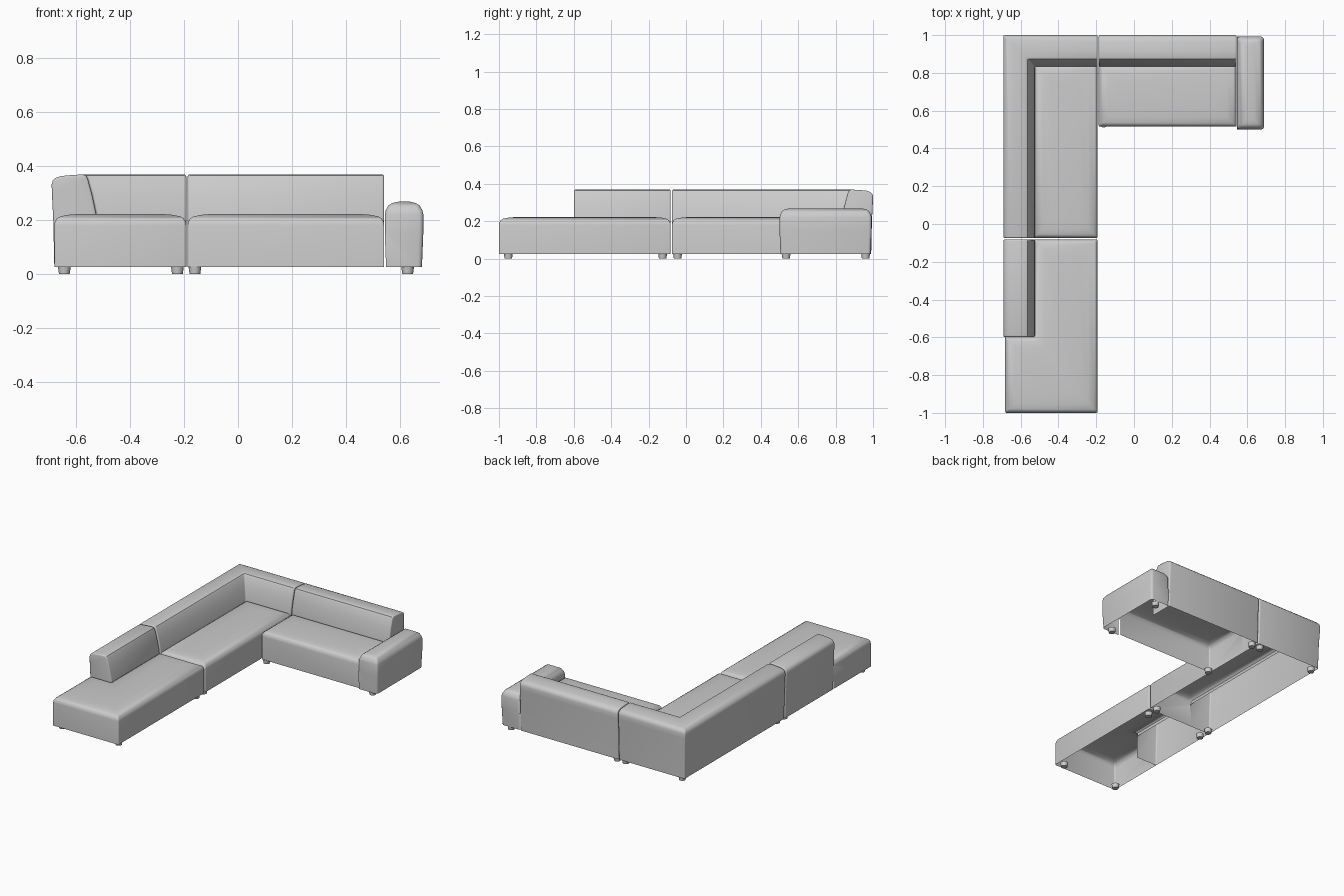
import bpy, bmesh, math
from mathutils import Vector

if "Cube" in bpy.data.objects:
    bpy.data.objects.remove(bpy.data.objects["Cube"])


def finish(name, bm, bevel):
    """Round the hard edges, shade smooth and link the part."""
    bmesh.ops.recalc_face_normals(bm, faces=bm.faces[:])
    hard = [e for e in bm.edges if len(e.link_faces) == 2
            and e.calc_face_angle() > math.radians(50)]
    if bevel:
        bmesh.ops.bevel(bm, geom=hard, offset=bevel, segments=3, profile=0.5,
                        affect='EDGES', clamp_overlap=True)
    me = bpy.data.meshes.new(name)
    bm.to_mesh(me)
    bm.free()
    ob = bpy.data.objects.new(name, me)
    bpy.context.collection.objects.link(ob)
    bpy.ops.object.select_all(action='DESELECT')
    ob.select_set(True)
    bpy.context.view_layer.objects.active = ob
    bpy.ops.object.shade_smooth_by_angle(angle=math.radians(35))
    return ob


def cushion(name, outline, rings, open_sides=(), bevel=0.008):
    """Bottomless upholstered block: a counter-clockwise right-angled outline
    lofted through (inset, z) rings. open_sides have no lower wall."""
    bm = bmesh.new()
    n = len(outline)
    pts = [Vector(p) for p in outline]
    inward = []
    for i in range(n):
        a = (pts[i] - pts[i - 1]).normalized()
        b = (pts[(i + 1) % n] - pts[i]).normalized()
        inward.append(Vector((-a.y - b.y, a.x + b.x)))
    loops = [[bm.verts.new((*(p + d * inset), z)) for p, d in zip(pts, inward)]
             for inset, z in rings]
    for k in range(len(loops) - 1):
        for i in range(n):
            if k == 0 and i in open_sides:
                continue
            j = (i + 1) % n
            bm.faces.new((loops[k][i], loops[k][j], loops[k + 1][j], loops[k + 1][i]))
    bm.faces.new(loops[-1])
    return finish(name, bm, bevel)


def backrest(name, path):
    """Leaning back profile swept along (outer point, inward direction)."""
    bm = bmesh.new()
    rows = [[bm.verts.new((x + dx * d, y + dy * d, z)) for d, z in BACK]
            for (x, y), (dx, dy) in path]
    for r, s in zip(rows, rows[1:]):
        for i in range(len(BACK) - 1):
            bm.faces.new((r[i], r[i + 1], s[i + 1], s[i]))
    # end panels reach down to the base
    for row, ((x, y), (dx, dy)) in ((rows[0], path[0]), (rows[-1], path[-1])):
        foot = bm.verts.new((x + dx * 0.165, y + dy * 0.165, 0.025))
        bm.faces.new(row + [foot])
    return finish(name, bm, 0.008)


def leg(name, x, y):
    bm = bmesh.new()
    bmesh.ops.create_cone(bm, cap_ends=True, segments=20, radius1=0.02,
                          radius2=0.024, depth=0.028)
    bmesh.ops.translate(bm, verts=bm.verts[:], vec=(x, y, 0.014))
    return finish(name, bm, 0)


SEAT = [(0, 0.025), (0, 0.18), (0.002, 0.193), (0.009, 0.205), (0.022, 0.213),
        (0.05, 0.219), (0.1, 0.223)]
ARM = [(0.005, 0.025), (0, 0.15), (0, 0.222), (0.004, 0.238), (0.013, 0.253),
       (0.028, 0.263), (0.05, 0.268)]
BACK = [(0.01, 0.025), (0.006, 0.2), (0.001, 0.3), (0, 0.332), (0.004, 0.346),
        (0.014, 0.356), (0.035, 0.363), (0.08, 0.367), (0.115, 0.369),
        (0.127, 0.365), (0.134, 0.353), (0.15, 0.295), (0.165, 0.225), (0.168, 0.18)]

# seats of the three modules
cushion("right_seat", [(-0.187, 0.515), (0.543, 0.515), (0.543, 0.842), (-0.187, 0.842)],
        SEAT, open_sides=(1, 2))
cushion("corner_seat", [(-0.53, -0.075), (-0.192, -0.075), (-0.192, 0.842), (-0.53, 0.842)],
        SEAT, open_sides=(2, 3))
cushion("chaise_seat", [(-0.682, -1), (-0.192, -1), (-0.192, -0.082), (-0.53, -0.082),
                        (-0.53, -0.598), (-0.682, -0.598)],
        SEAT, open_sides=(3, 4))

# backrests
backrest("right_backrest", [((-0.187, 1), (0, -1)), ((0.543, 1), (0, -1))])
backrest("corner_backrest", [((-0.692, -0.075), (1, 0)), ((-0.692, 1), (1, -1)),
                             ((-0.192, 1), (0, -1))])
backrest("chaise_backrest", [((-0.692, -0.598), (1, 0)), ((-0.692, -0.082), (1, 0))])

# armrest at the right end
cushion("armrest", [(0.545, 0.5), (0.688, 0.5), (0.688, 0.992), (0.545, 0.992)],
        ARM, open_sides=(3,), bevel=0.016)

# four legs under each module
for module, xs, ys in (("chaise", (-0.645, -0.225), (-0.95, -0.125)),
                       ("corner", (-0.645, -0.225), (-0.045, 0.96)),
                       ("right", (-0.16, 0.63), (0.535, 0.96))):
    for i, x in enumerate(xs):
        for j, y in enumerate(ys):
            leg(f"{module}_leg_{i}{j}", x, y)
